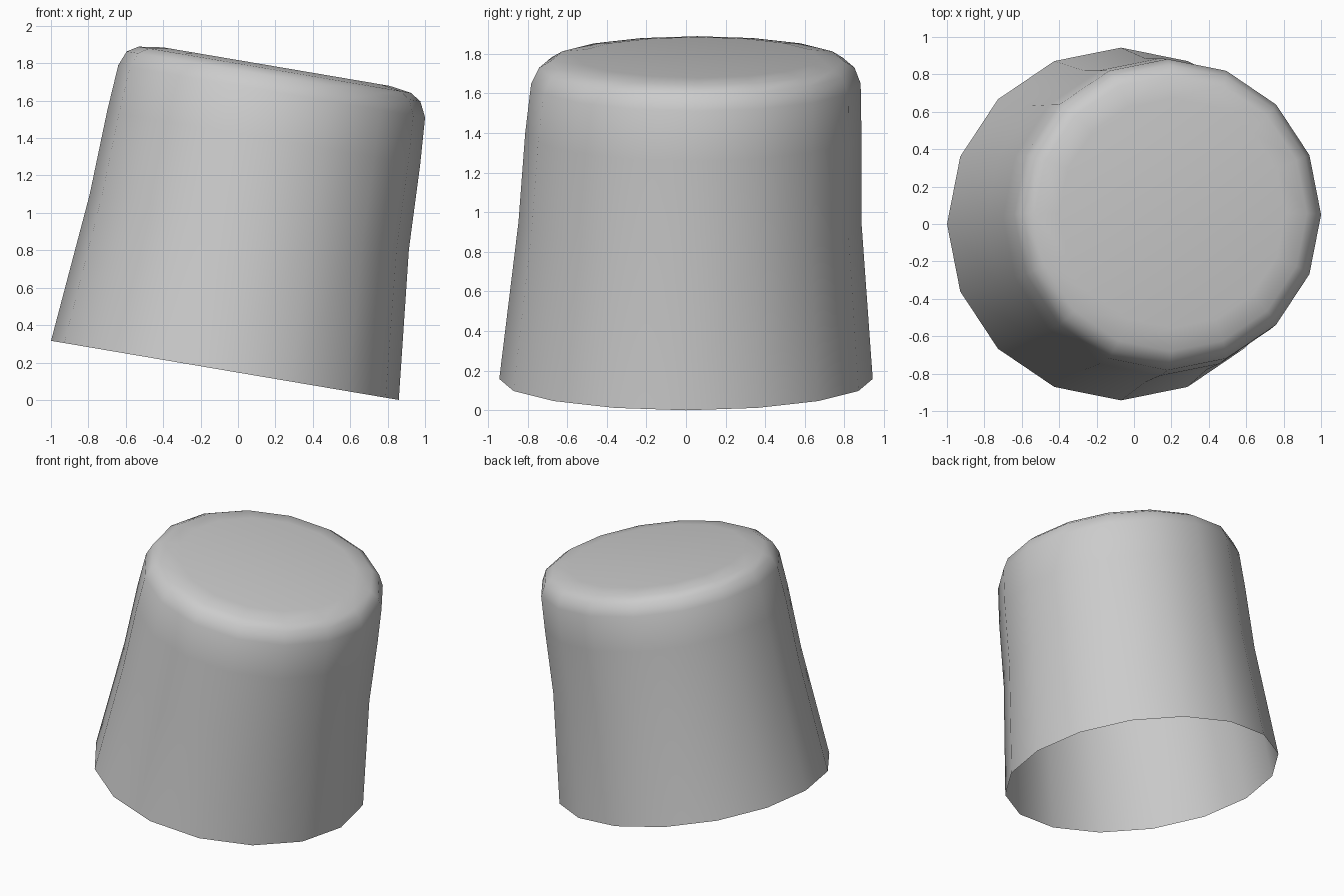
import bpy, bmesh, math
from mathutils import Vector, Matrix

if "Cube" in bpy.data.objects:
    bpy.data.objects.remove(bpy.data.objects["Cube"])

SIDES = 16
TILT = Matrix.Rotation(math.radians(9.65), 3, 'Y')

# Ring profile from open rim to closed top: centre x, y, z and radius
RINGS = [
    (-0.07, 0.0, 0.158, 0.943),
    (0.06, 0.02, 0.95, 0.866),
    (0.137, 0.037, 1.40, 0.849),
    (0.18, 0.05, 1.65, 0.832),
    (0.19, 0.055, 1.73, 0.796),
    (0.197, 0.057, 1.765, 0.738),
    (0.205, 0.058, 1.782, 0.614),
]

bm = bmesh.new()
loops = []
for x, y, z, r in RINGS:
    ring = []
    for i in range(SIDES):
        a = 2 * math.pi * i / SIDES
        offset = TILT @ Vector((r * math.cos(a), r * math.sin(a), 0))
        ring.append(bm.verts.new(Vector((x, y, z)) + offset))
    loops.append(ring)

# Tapered wall and rounded shoulder
for low, high in zip(loops, loops[1:]):
    for i in range(SIDES):
        j = (i + 1) % SIDES
        bm.faces.new((low[i], low[j], high[j], high[i]))

# Flat closed end; the bottom stays open
bm.faces.new(loops[-1])
for f in bm.faces:
    f.smooth = True

mesh = bpy.data.meshes.new("tilted_cup")
bm.to_mesh(mesh)
bm.free()
cup = bpy.data.objects.new("tilted_cup", mesh)
bpy.context.collection.objects.link(cup)
